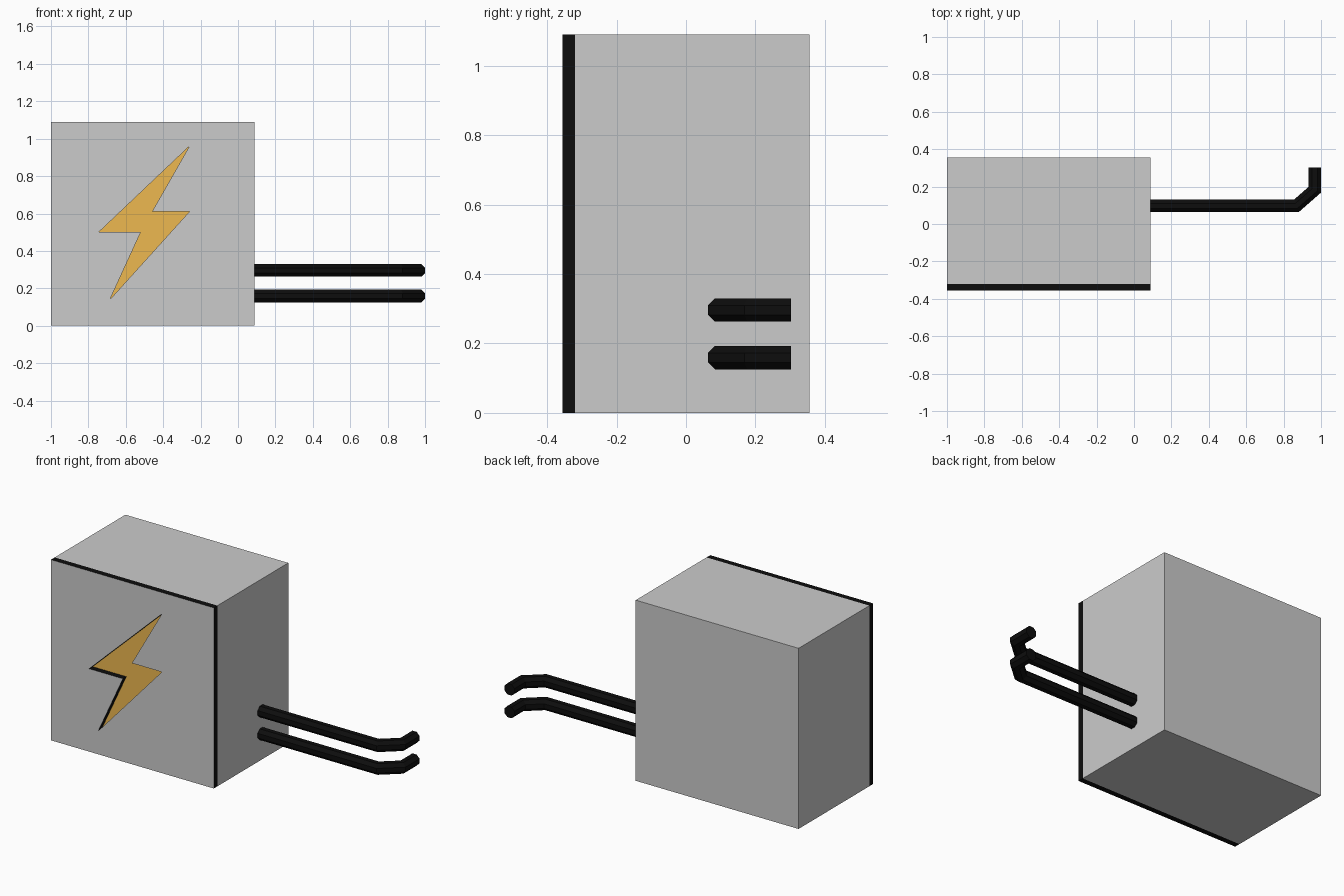
import bpy, bmesh, math
from mathutils import Vector

if "Cube" in bpy.data.objects:
    bpy.data.objects.remove(bpy.data.objects["Cube"])

X0, X1, Y0, Y1, H = -1.0, 0.087, -0.355, 0.355, 1.09
SEAM = -0.32   # where the front cover meets the case


def material(name, rgb):
    m = bpy.data.materials.new(name)
    m.diffuse_color = (*rgb, 1)
    m.use_nodes = True
    m.node_tree.nodes["Principled BSDF"].inputs["Base Color"].default_value = m.diffuse_color
    return m


def finish(name, bm, *mats):
    bmesh.ops.recalc_face_normals(bm, faces=bm.faces)
    me = bpy.data.meshes.new(name)
    bm.to_mesh(me)
    bm.free()
    for m in mats:
        me.materials.append(m)
    ob = bpy.data.objects.new(name, me)
    bpy.context.collection.objects.link(ob)
    return ob


def outline(bm, pts, y):
    vs = [bm.verts.new((x, y, z)) for x, z in pts]
    return vs, [bm.edges.new((vs[i - 1], vs[i])) for i in range(len(vs))]


black = material("black", (0.004, 0.004, 0.004))
amber = material("amber", (0.85, 0.48, 0.08))

# main case
bm = bmesh.new()
bmesh.ops.create_cube(bm, size=1)
for v in bm.verts:
    v.co = (X1 if v.co.x > 0 else X0, Y1 if v.co.y > 0 else SEAM, H if v.co.z > 0 else 0)
finish("case", bm)

# front cover: grey plate with a bolt-shaped cut-out, black around all its edges
BOLT = [(-0.26, 0.96), (-0.745, 0.50), (-0.52, 0.50),
        (-0.685, 0.14), (-0.26, 0.61), (-0.46, 0.61)]
bm = bmesh.new()
edges = outline(bm, [(X0, 0), (X1, 0), (X1, H), (X0, H)], Y0)[1]
edges += outline(bm, BOLT, Y0)[1]
bmesh.ops.triangle_fill(bm, edges=edges, use_beauty=True, normal=(0, -1, 0))
ext = bmesh.ops.extrude_face_region(bm, geom=bm.faces[:], use_keep_orig=True)
for v in ext["geom"]:
    if isinstance(v, bmesh.types.BMVert):
        v.co.y = SEAM
bm.normal_update()
for f in bm.faces:
    f.material_index = 0 if abs(f.normal.y) > 0.5 else 1
finish("front_cover", bm, None, black)

# amber bolt at the bottom of the cut-out
bm = bmesh.new()
bm.faces.new(outline(bm, BOLT, SEAM - 0.002)[0])
bolt = finish("bolt_symbol", bm, amber)
if bolt.data.polygons[0].normal.y > 0:
    bolt.data.flip_normals()


# octagonal pipe swept along a flat path with mitred corners
def pipe(name, z, path, r=0.0335, sides=8):
    bm = bmesh.new()
    pts = [Vector(p) for p in path]
    rings = []
    for i, p in enumerate(pts):
        a = (p - pts[i - 1]).normalized() if i else (pts[1] - p).normalized()
        b = (pts[i + 1] - p).normalized() if i < len(pts) - 1 else a
        t = (a + b).normalized()
        side = Vector((-t.y, t.x)) / t.dot(a)
        ring = []
        for k in range(sides):
            ang = 2 * math.pi * (k + 0.5) / sides
            rad = r / math.cos(math.pi / sides)
            q = p + side * rad * math.cos(ang)
            ring.append(bm.verts.new((q.x, q.y, z + rad * math.sin(ang))))
        rings.append(ring)
    for r0, r1 in zip(rings, rings[1:]):
        for k in range(sides):
            bm.faces.new((r0[k - 1], r0[k], r1[k], r1[k - 1]))
    bm.faces.new(rings[0])
    bm.faces.new(rings[-1])
    finish(name, bm, black)


PATH = [(X1 - 0.01, 0.097), (0.868, 0.097), (0.9665, 0.183), (0.9665, 0.303)]
pipe("upper_pipe", 0.296, PATH)
pipe("lower_pipe", 0.159, PATH)
